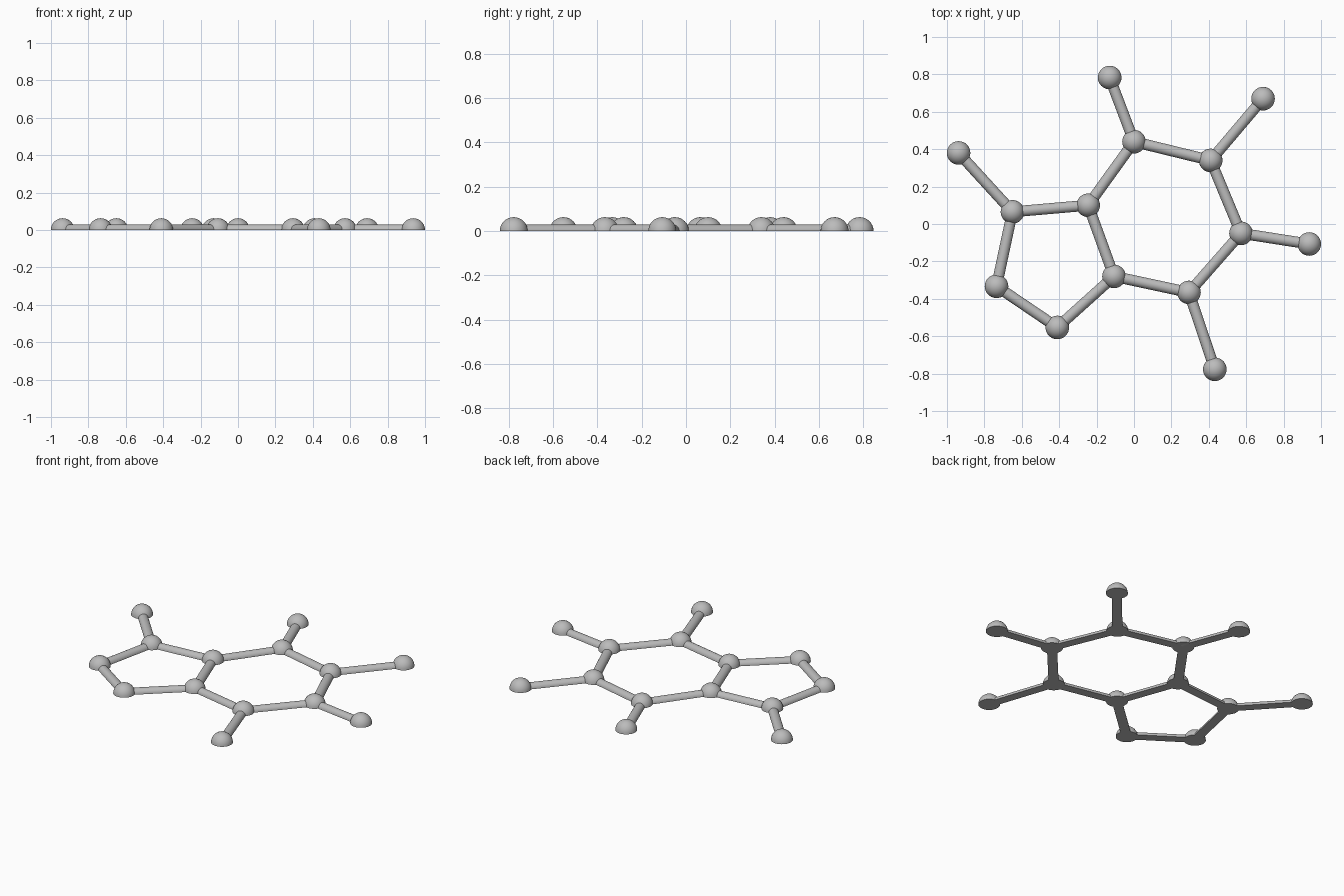
import bpy, bmesh, math
from mathutils import Vector, Matrix

cube = bpy.data.objects.get("Cube")
if cube:
    bpy.data.objects.remove(cube, do_unlink=True)

BALL_R, ROD_R = 0.063, 0.029

grey = bpy.data.materials.new("plain grey")
grey.use_nodes = True
grey.diffuse_color = (0.5, 0.5, 0.5, 1)
grey.node_tree.nodes["Principled BSDF"].inputs["Base Color"].default_value = (0.5, 0.5, 0.5, 1)

# Joint positions: seven-sided ring, five-sided ring, outer tips
ring = [(-0.245, 0.10), (0, 0.44), (0.41, 0.34), (0.572, -0.05), (0.294, -0.366), (-0.107, -0.28)]
side_ring = [(-0.41, -0.553), (-0.735, -0.333), (-0.65, 0.065)]
tips = [(-0.13, 0.783), (0.69, 0.67), (0.937, -0.107), (0.432, -0.777), (-0.938, 0.38)]
stems = ring[1:5] + [side_ring[2]]


def finish(bm, name):
    # Cut the underside flat at the ground and close it
    geom = bm.verts[:] + bm.edges[:] + bm.faces[:]
    bmesh.ops.bisect_plane(bm, geom=geom, plane_co=(0, 0, 0), plane_no=(0, 0, 1), clear_inner=True)
    bmesh.ops.holes_fill(bm, edges=[e for e in bm.edges if e.is_boundary], sides=0)
    bmesh.ops.recalc_face_normals(bm, faces=bm.faces[:])
    mesh = bpy.data.meshes.new(name)
    bm.to_mesh(mesh)
    bm.free()
    mesh.materials.append(grey)
    obj = bpy.data.objects.new(name, mesh)
    bpy.context.collection.objects.link(obj)
    bpy.ops.object.select_all(action='DESELECT')
    obj.select_set(True)
    bpy.context.view_layer.objects.active = obj
    bpy.ops.object.shade_smooth_by_angle(angle=math.radians(35))


def ball(name, p):
    bm = bmesh.new()
    bmesh.ops.create_uvsphere(bm, u_segments=32, v_segments=16, radius=BALL_R,
                              matrix=Matrix.Translation((*p, 0)))
    finish(bm, name)


def rod(name, a, b):
    a, b = Vector((*a, 0)), Vector((*b, 0))
    turn = (b - a).to_track_quat('Z', 'Y').to_matrix().to_4x4()
    bm = bmesh.new()
    bmesh.ops.create_cone(bm, cap_ends=True, segments=32, radius1=ROD_R, radius2=ROD_R,
                          depth=(b - a).length, matrix=Matrix.Translation((a + b) / 2) @ turn)
    finish(bm, name)


# Half-dome joints
for p in ring + side_ring:
    ball("ring_joint", p)
for p in tips:
    ball("tip_joint", p)

# Half-round rods of both rings and the outer arms
for a, b in zip(ring, ring[1:] + ring[:1]):
    rod("ring_rod", a, b)
chain = [ring[5]] + side_ring + [ring[0]]
for a, b in zip(chain, chain[1:]):
    rod("side_ring_rod", a, b)
for a, b in zip(stems, tips):
    rod("arm_rod", a, b)
